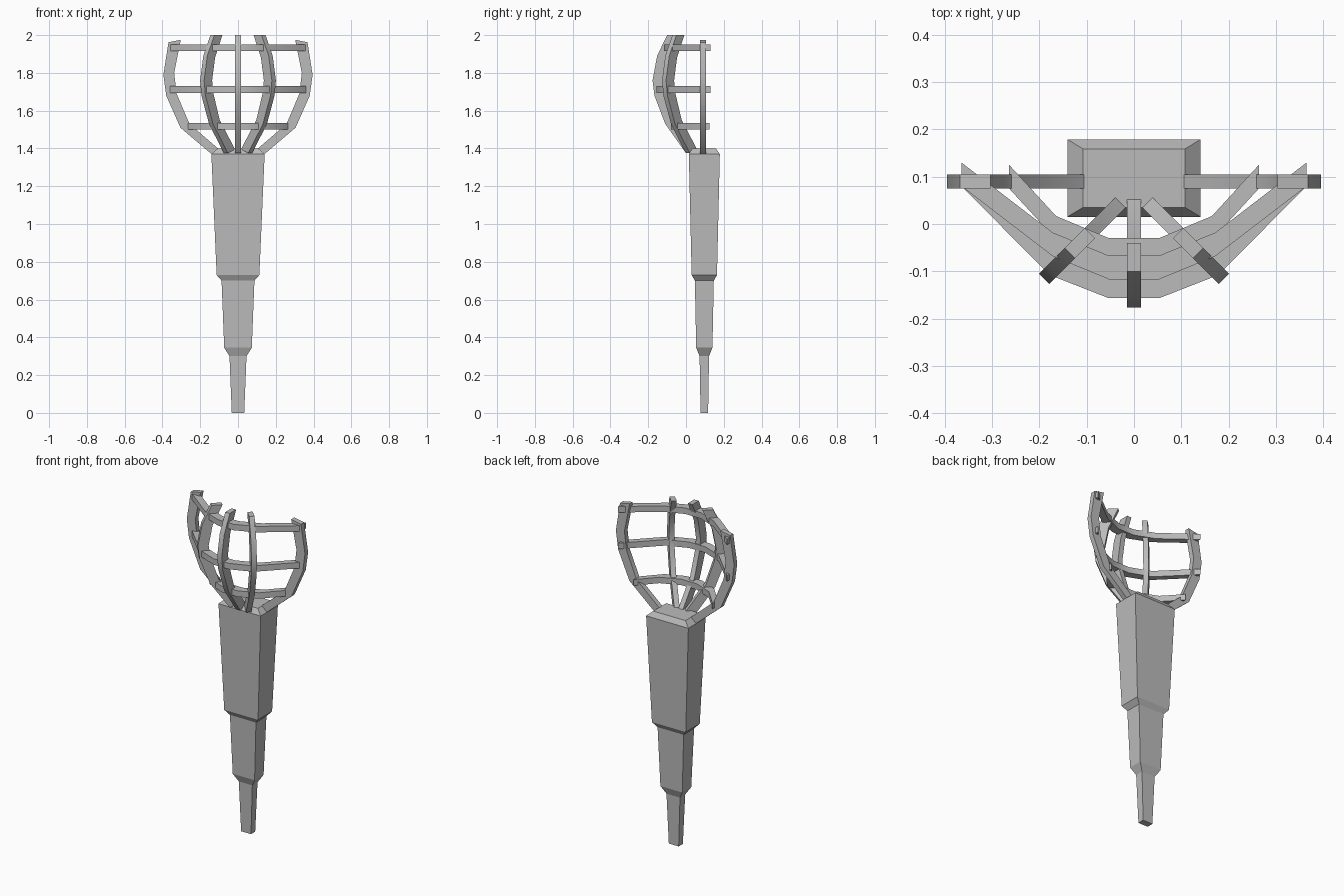
import bpy, bmesh, math
from mathutils import Matrix, Vector

if "Cube" in bpy.data.objects:
    bpy.data.objects.remove(bpy.data.objects["Cube"])

grey = bpy.data.materials.new("plain grey")
grey.use_nodes = True
COLOUR = (0.5, 0.5, 0.5, 1)
grey.diffuse_color = COLOUR
grey.node_tree.nodes["Principled BSDF"].inputs["Base Color"].default_value = COLOUR


def loft(name, loops, matrix=Matrix(), smooth=True):
    """Skin a list of four-cornered loops into a closed bar."""
    bm = bmesh.new()
    rows = [[bm.verts.new(matrix @ Vector(p)) for p in loop] for loop in loops]
    for a, b in zip(rows, rows[1:]):
        for i in range(4):
            j = (i + 1) % 4
            bm.faces.new((a[i], a[j], b[j], b[i]))
    bm.faces.new(rows[0])
    bm.faces.new(rows[-1])
    bmesh.ops.recalc_face_normals(bm, faces=bm.faces)
    mesh = bpy.data.meshes.new(name)
    bm.to_mesh(mesh)
    bm.free()
    mesh.materials.append(grey)
    obj = bpy.data.objects.new(name, mesh)
    bpy.context.collection.objects.link(obj)
    if smooth:
        bpy.ops.object.select_all(action='DESELECT')
        obj.select_set(True)
        bpy.context.view_layer.objects.active = obj
        bpy.ops.object.shade_smooth_by_angle(angle=math.radians(30))
    return obj


def rib(name, outer, inner, angle, start):
    """Upright flat rib: profile of (reach, height), turned about z."""
    w = 0.015
    loops = [[(o[0], -w, o[1]), (o[0], w, o[1]), (i[0], w, i[1]), (i[0], -w, i[1])]
             for o, i in zip(outer, inner)]
    place = Matrix.Translation((*start, 0)) @ Matrix.Rotation(math.radians(angle), 4, 'Z')
    loft(name, loops, place)


# Stepped, tapering handle: height, half width, half depth
handle = [(0, .033, .02), (.30, .045, .025), (.345, .073, .043), (.70, .087, .05),
          (.73, .113, .067), (1.37, .141, .082), (1.40, .108, .062)]
HY = 0.097
loft("handle", [[(-w, HY - d, z), (w, HY - d, z), (w, HY + d, z), (-w, HY + d, z)]
                for z, w, d in handle], smooth=False)

# Side ribs
side_out = [(.14, 1.37), (.305, 1.51), (.38, 1.68), (.395, 1.79), (.368, 1.962)]
side_in = [(.10, 1.395), (.257, 1.53), (.325, 1.69), (.338, 1.80), (.303, 1.975)]
rib("left_rib", side_out, side_in, 0, (0, .09))
rib("right_rib", side_out, side_in, 180, (0, .09))

# Front ribs share one curved profile
front_out = [(.055, 1.375), (.165, 1.53), (.222, 1.68), (.232, 1.76), (.208, 1.89), (.155, 2.0)]
front_in = [(0, 1.395), (.115, 1.55), (.162, 1.69), (.172, 1.76), (.15, 1.88), (.095, 2.0)]
for name, angle, start in (("front_rib", -90, (0, .055)),
                           ("front_left_rib", -45, (.026, .048)),
                           ("front_right_rib", -135, (-.026, .048))):
    rib(name, front_out, front_in, angle, start)

# Horizontal cage bars: left half of the outer edge, mirrored to the right
bars = {"lower_bar": (1.517, [(.264, .075), (.165, -.033), (.053, -.08)]),
        "middle_bar": (1.712, [(.365, .08), (.178, -.108), (.053, -.157)]),
        "upper_bar": (1.933, [(.365, .08), (.172, -.068), (.053, -.117)])}
for name, (z, half) in bars.items():
    path = half + [(-x, y) for x, y in reversed(half)]
    h, t = 0.018, 0.05
    loft(name, [[(x, y, z - h), (x, y, z + h), (x, y + t, z + h), (x, y + t, z - h)]
                for x, y in path])
